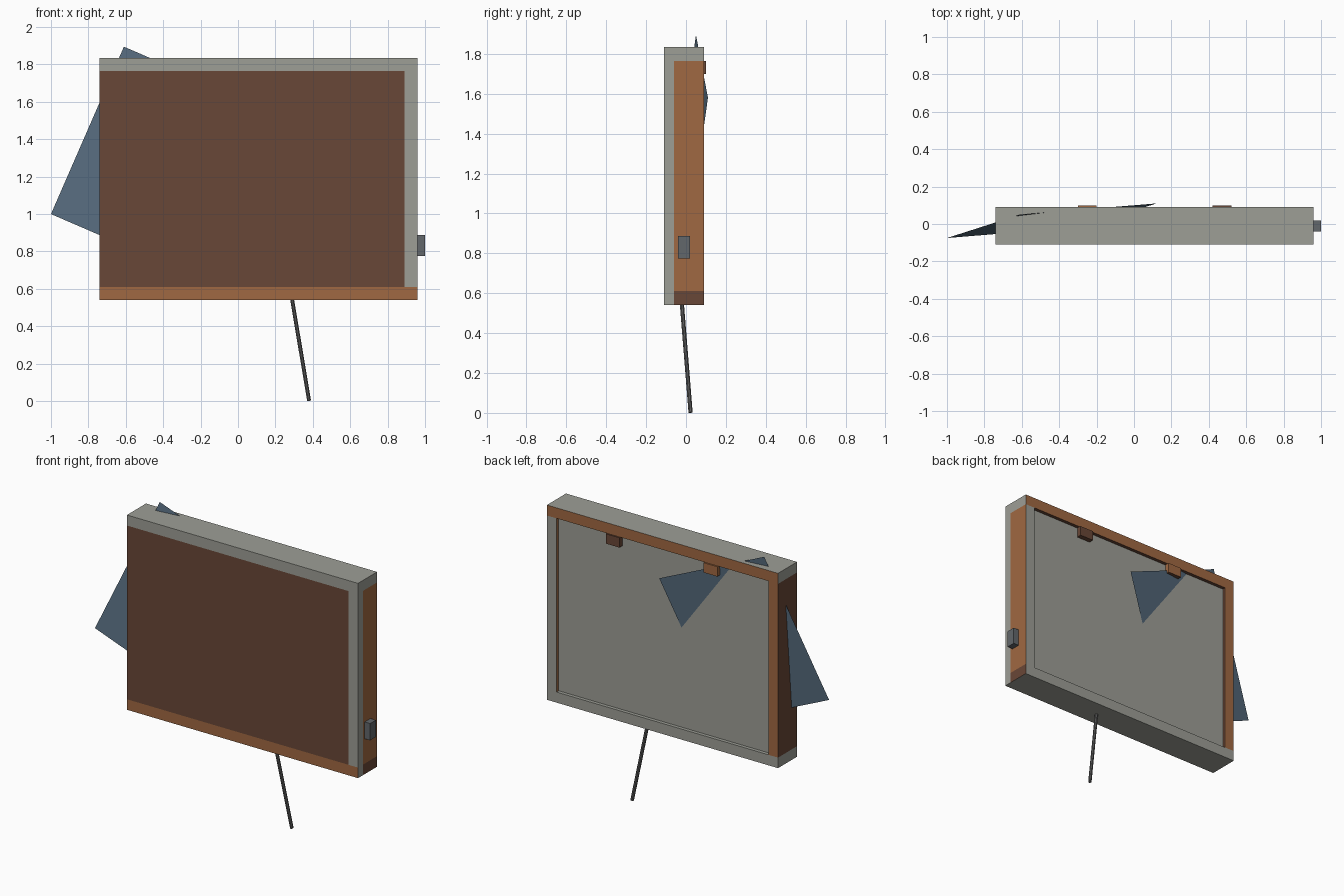
import bpy
from mathutils import Vector

cube = bpy.data.objects.get("Cube")
if cube:
    bpy.data.objects.remove(cube, do_unlink=True)


def material(name, rgb):
    mat = bpy.data.materials.new(name)
    mat.use_nodes = True
    mat.diffuse_color = (*rgb, 1)
    mat.node_tree.nodes["Principled BSDF"].inputs["Base Color"].default_value = (*rgb, 1)
    return mat


GREY = material("pale grey", (0.337, 0.342, 0.305))
WOOD = material("light wood", (0.352, 0.14, 0.054))
DARK = material("dark wood", (0.141, 0.063, 0.038))
BLUE = material("slate blue", (0.098, 0.156, 0.22))
METAL = material("metal grey", (0.122, 0.135, 0.147))
ROD = material("rod grey", (0.117, 0.117, 0.117))

SIDES = {"left": (1, 0, 0), "right": (-1, 0, 0), "front": (0, -1, 0),
         "back": (0, 1, 0), "top": (0, 0, 1), "bottom": (0, 0, -1)}


def box(name, xs, ys, zs, mat, **painted):
    """Box between the given ranges; keyword arguments repaint single sides."""
    bpy.ops.mesh.primitive_cube_add(size=1)
    ob = bpy.context.object
    ob.name = name
    for v in ob.data.vertices:
        v.co = [r[0] if c < 0 else r[1] for c, r in zip(v.co, (xs, ys, zs))]
    ob.data.update()
    ob.data.materials.append(mat)
    for side, colour in painted.items():
        ob.data.materials.append(colour)
        for f in ob.data.polygons:
            if f.normal.dot(Vector(SIDES[side])) > 0.9:
                f.material_index = len(ob.data.materials) - 1
    return ob


# Frame extents
X0, X1 = -0.74, 0.96
Z0, Z1 = 0.54, 1.835
YF, YM, YB = -0.11, -0.06, 0.09
W = 0.07
full_x, inner_z = (X0, X1), (Z0 + W, Z1 - W)
right_x, left_x = (X0, X0 + W), (X1 - W, X1)
front_y, back_y = (YF, YM), (YM, YB)

# Front board and its edging
box("front_board", (X0, X1 - W), front_y, inner_z, DARK)
box("front_edge_left", left_x, front_y, inner_z, GREY)
box("front_edge_bottom", full_x, front_y, (Z0, Z0 + W), GREY, front=WOOD)

# Rails
box("top_rail", full_x, (YF, YB), (Z1 - W, Z1), GREY, back=WOOD, bottom=DARK)
box("bottom_rail", full_x, back_y, (Z0, Z0 + W), GREY, left=DARK)
box("left_rail", left_x, back_y, inner_z, GREY, left=WOOD, right=WOOD)
box("right_rail", right_x, back_y, inner_z, DARK, back=WOOD)

# Recessed back panel
PANEL_Y = 0.067
box("back_panel", (X0 + W, X1 - W), (0.04, PANEL_Y), inner_z, GREY)

# Blocks under the top rail
for name, x, mat in (("left_block", 0.47, DARK), ("right_block", -0.25, WOOD)):
    box(name, (x - 0.05, x + 0.05), (PANEL_Y, 0.1), (1.7, Z1 - W), mat, bottom=DARK)

# Side knob
box("side_knob", (X1, 1.0), (-0.04, 0.02), (0.775, 0.887), METAL)

# Tilted sheet passing through the frame
corner = Vector((-1.0, -0.075, 1.0))
up = Vector((0.39, 0.125, 0.895))
across = Vector((0.73, 0.06, -0.315))
mesh = bpy.data.meshes.new("tilted_sheet")
mesh.from_pydata([corner, corner + across, corner + across + up, corner + up],
                 [], [(0, 1, 2, 3)])
mesh.materials.append(BLUE)
sheet = bpy.data.objects.new("tilted_sheet", mesh)
bpy.context.collection.objects.link(sheet)

# Slanted rod below the frame
low, high = Vector((0.38, 0.023, 0.002)), Vector((0.28, -0.025, 0.6))
axis = high - low
bpy.ops.mesh.primitive_cylinder_add(vertices=8, radius=0.011, depth=axis.length,
                                    location=(low + high) / 2)
rod = bpy.context.object
rod.name = "support_rod"
rod.rotation_euler = axis.to_track_quat("Z", "Y").to_euler()
rod.data.materials.append(ROD)
